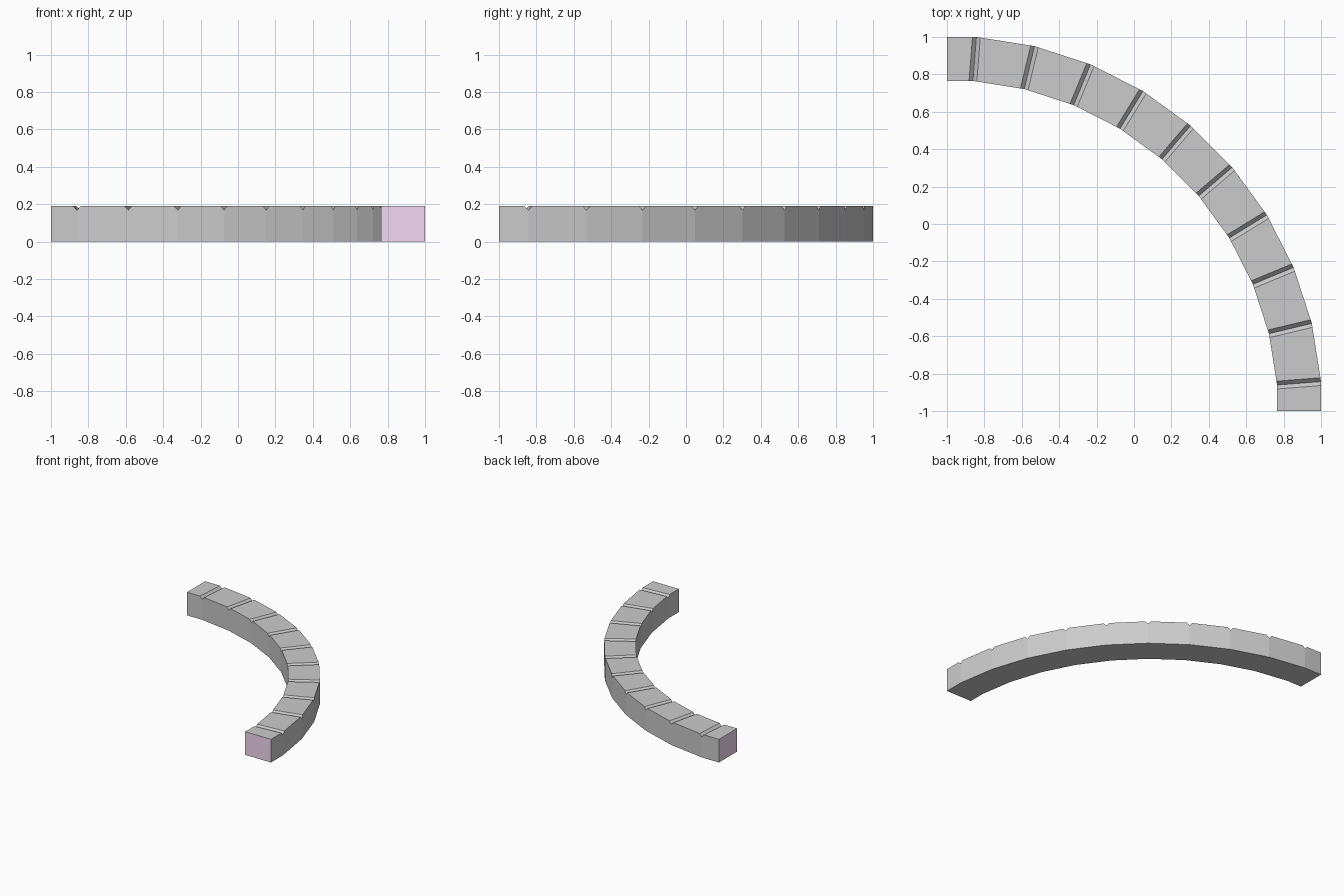
import bpy, bmesh
from math import sin, cos, radians

if "Cube" in bpy.data.objects:
    bpy.data.objects.remove(bpy.data.objects["Cube"])

R_OUT, R_IN = 2.0, 1.765      # distance to flat facets from the arc centre
HEIGHT = 0.19
GROOVE_W, GROOVE_D = 0.021, 0.022
CENTRE = (-1.0, -1.0)
JOINTS = 10
HALF = radians(4.5)           # half of one segment's angle

bm = bmesh.new()


def section(angle, heading, shift, top):
    """Four-corner cross-section at an angle, shifted along a segment's heading."""
    ring = []
    for r, z in ((R_IN, 0), (R_OUT, 0), (R_OUT, top), (R_IN, top)):
        d = r / cos(HALF) if shift is not None else r
        s = shift or 0
        x = CENTRE[0] + d * sin(angle) + s * cos(heading)
        y = CENTRE[1] + d * cos(angle) - s * sin(heading)
        ring.append(bm.verts.new((x, y, z)))
    return ring


# Start, three sections per V groove, end
rings = [section(0, 0, None, HEIGHT)]
for i in range(JOINTS):
    a = HALF * (2 * i + 1)
    rings.append(section(a, a - HALF, -GROOVE_W, HEIGHT))
    rings.append(section(a, a, 0, HEIGHT - GROOVE_D))
    rings.append(section(a, a + HALF, GROOVE_W, HEIGHT))
rings.append(section(radians(90), 0, None, HEIGHT))

for a, b in zip(rings, rings[1:]):
    for k in range(4):
        n = (k + 1) % 4
        bm.faces.new((a[k], a[n], b[n], b[k]))

# Coloured end caps
for ring in (rings[0], rings[-1]):
    bm.faces.new(ring).material_index = 1

bmesh.ops.recalc_face_normals(bm, faces=bm.faces)
mesh = bpy.data.meshes.new("curved_curb")
bm.to_mesh(mesh)
bm.free()

stone = bpy.data.materials.new("stone")
stone.diffuse_color = (0.8, 0.8, 0.8, 1)
stone.use_nodes = True
stone.node_tree.nodes["Principled BSDF"].inputs["Base Color"].default_value = stone.diffuse_color
cap = bpy.data.materials.new("end_cap")
cap.diffuse_color = (0.9, 0.7, 0.9, 1)
cap.use_nodes = True
cap.node_tree.nodes["Principled BSDF"].inputs["Base Color"].default_value = cap.diffuse_color
mesh.materials.append(stone)
mesh.materials.append(cap)

curb = bpy.data.objects.new("curved_curb", mesh)
bpy.context.collection.objects.link(curb)
